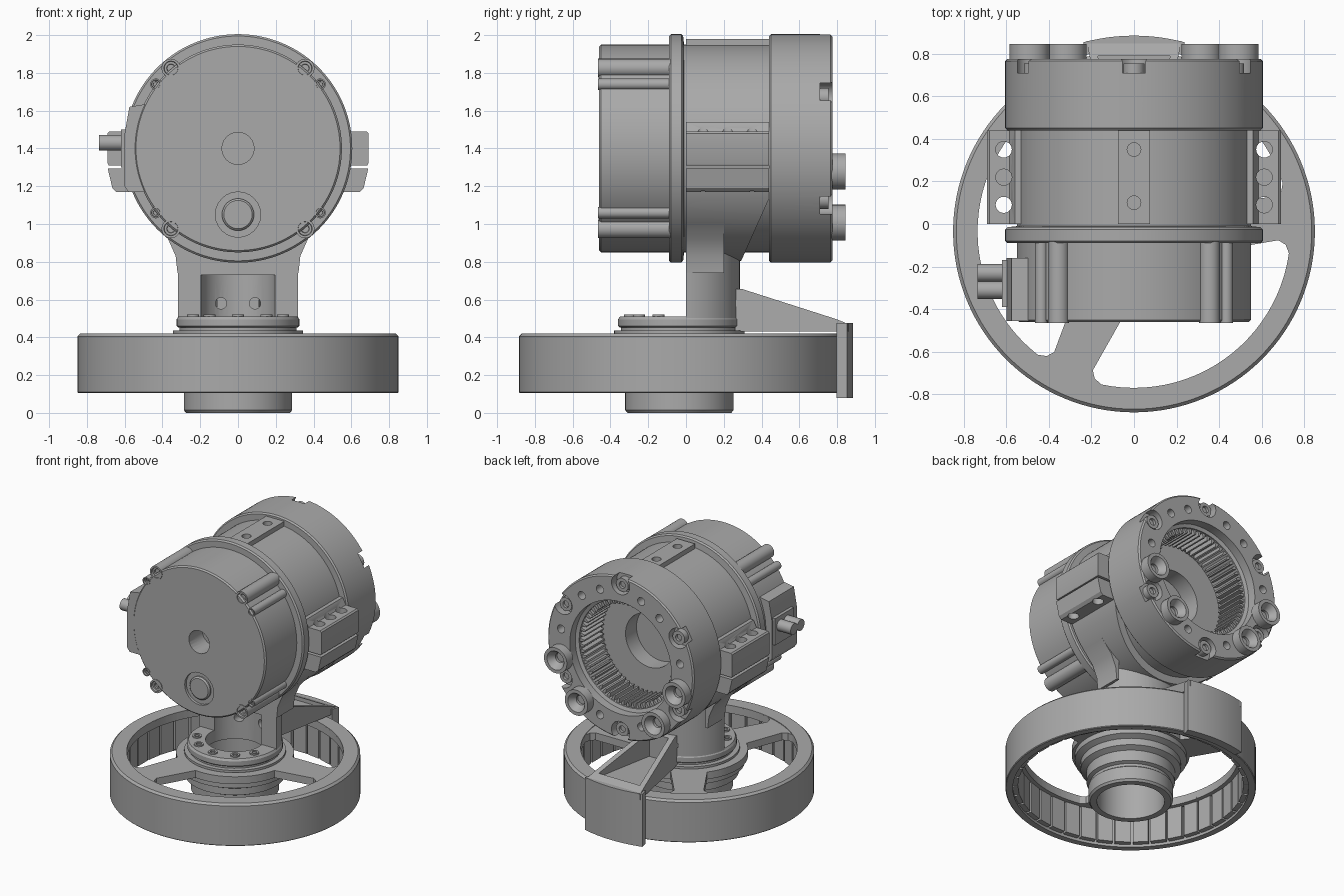
import bpy, bmesh, math
from math import cos, sin, radians, pi

if "Cube" in bpy.data.objects:
    bpy.data.objects.remove(bpy.data.objects["Cube"])

grey = bpy.data.materials.new("machined_grey")
grey.use_nodes = True
COLOUR = (0.4, 0.4, 0.4, 1)
grey.diffuse_color = COLOUR
grey.node_tree.nodes["Principled BSDF"].inputs["Base Color"].default_value = COLOUR

AXLE = 1.4      # height of the horizontal housing axis
WHEEL = -0.035  # y of the vertical wheel axis
parts = []


def place(axis, a, b, h):
    return {"x": (h, a, b), "y": (a, h, b), "z": (a, b, h)}[axis]


def prism(bm, pts, axis, lo, hi):
    """Extrude a polygon along an axis."""
    low = [bm.verts.new(place(axis, a, b, lo)) for a, b in pts]
    high = [bm.verts.new(place(axis, a, b, hi)) for a, b in pts]
    bm.faces.new(low)
    bm.faces.new(high[::-1])
    for i in range(len(pts)):
        j = (i + 1) % len(pts)
        bm.faces.new((low[i], high[i], high[j], low[j]))


def lathe(bm, profile, axis, ca, cb, n=32):
    """Revolve a closed (radius, height) profile about an axis."""
    rings = []
    for r, h in profile:
        if r == 0:
            rings.append([bm.verts.new(place(axis, ca, cb, h))] * n)
        else:
            rings.append([bm.verts.new(place(axis, ca + r * cos(2 * pi * k / n),
                                             cb + r * sin(2 * pi * k / n), h)) for k in range(n)])
    for i in range(len(rings)):
        p, q = rings[i], rings[(i + 1) % len(rings)]
        for k in range(n):
            m = (k + 1) % n
            vs = list(dict.fromkeys((p[k], p[m], q[m], q[k])))
            if len(vs) > 2:
                bm.faces.new(vs)


def rod(bm, r, axis, ca, cb, lo, hi, n=24):
    lathe(bm, [(0, lo), (r, lo), (r, hi), (0, hi)], axis, ca, cb, n)


def finish(bm, name, keep=True):
    bmesh.ops.recalc_face_normals(bm, faces=bm.faces)
    mesh = bpy.data.meshes.new(name)
    bm.to_mesh(mesh)
    bm.free()
    mesh.materials.append(grey)
    ob = bpy.data.objects.new(name, mesh)
    bpy.context.scene.collection.objects.link(ob)
    if keep:
        parts.append(ob)
    return ob


def make(name, fn, *args, keep=True):
    bm = bmesh.new()
    fn(bm, *args)
    return finish(bm, name, keep)


def combine(target, tool, operation="DIFFERENCE"):
    mod = target.modifiers.new("cut", "BOOLEAN")
    mod.operation, mod.object, mod.solver = operation, tool, "EXACT"
    with bpy.context.temp_override(object=target, active_object=target):
        bpy.ops.object.modifier_apply(modifier=mod.name)
    bpy.data.objects.remove(tool)


def box(x0, x1, y0, y1):
    return [(x0, y0), (x1, y0), (x1, y1), (x0, y1)]


def polar(r, deg, cb):
    return r * cos(radians(deg)), cb + r * sin(radians(deg))


# Main housing: front cover, flange, waist and hollow rear drum
housing = make("housing", lathe, [
    (0, -.46), (.54, -.46), (.55, -.45), (.55, -.09), (.595, -.09), (.605, -.08), (.605, -.025),
    (.595, -.015), (.55, -.01), (.55, .44), (.595, .44), (.605, .45), (.605, .765), (.595, .775),
    (.42, .775), (.42, .71), (.395, .7), (.395, .43), (.2, .43), (.2, .3), (0, .3)],
    "y", 0, AXLE, 128)
BOLTS = range(30, 390, 60)
cut = bmesh.new()
rod(cut, .085, "y", 0, AXLE, -.5, -.3)
rod(cut, .12, "y", 0, 1.05, -.5, -.44)
for a in BOLTS:
    rod(cut, .075, "y", *polar(.55, a, AXLE), .71, .8)
for a in (10, 50, 70, 110, 130, 170, 250, 290):
    rod(cut, .03, "y", *polar(.5, a, AXLE), .7, .8, 16)
combine(housing, finish(cut, "housing_cutter", False))
make("front_plug", lathe, [(0, -.43), (0, -.46), (.075, -.46), (.085, -.45), (.085, -.43)], "y", 0, 1.05)

# Internal gear teeth inside the rear bore
bm = bmesh.new()
for i in range(60):
    a = i * 6
    prism(bm, [polar(.4, a - 2, AXLE), polar(.36, a - .9, AXLE), polar(.36, a + .9, AXLE),
               polar(.4, a + 2, AXLE)], "y", .46, .69)
finish(bm, "ring_gear_teeth")

# Rear bolts and countersunk mounting lugs
bm = bmesh.new()
for a in BOLTS:
    lathe(bm, [(0, .7), (.05, .7), (.05, .755), (.025, .755), (.025, .735), (0, .735)],
          "y", *polar(.54, a, AXLE), 24)
finish(bm, "rear_bolts")
bm = bmesh.new()
for a in (-14, -51, -129, -166):
    lathe(bm, [(.035, .77), (.035, .795), (.07, .845), (.095, .845), (.095, .77)],
          "y", *polar(.505, a, AXLE), 32)
finish(bm, "mounting_lugs")

# Cover lugs with screws
bm = bmesh.new()
for sx in (-1, 1):
    for sz in (-1, 1):
        for x, z, r in ((.355, .425, .05), (.435, .34, .03)):
            lathe(bm, [(0, -.05), (r, -.05), (r, -.465), (r * .75, -.465), (r * .7, -.45),
                       (r * .45, -.45), (r * .4, -.44), (0, -.44)], "y", sx * x, AXLE + sz * z, 24)
finish(bm, "cover_screws")

# Side terminal block and cable plugs
bm = bmesh.new()
prism(bm, [(-.4, 1.17), (-.58, 1.17), (-.6, 1.2), (-.6, 1.48), (-.575, 1.62), (-.4, 1.65)], "y", -.455, -.16)
prism(bm, box(-.39, -.17, 1.3, 1.5), "x", -.62, -.55)
for y in (-.23, -.31):
    rod(bm, .042, "x", y, 1.43, -.735, -.55)
finish(bm, "terminal_block")

# Clamp pad on top
pad = make("top_pad", prism, box(-.075, .075, 0, .44), "z", 1.9, 1.98)
cut = bmesh.new()
for y in (.1, .35):
    rod(cut, .032, "z", 0, y, 1.95, 2.1)
combine(pad, finish(cut, "pad_cutter", False))

# Clamp ears, upper and lower on each side, with vertical bolt holes
for s, side in ((1, "left"), (-1, "right")):
    upper = [(.5, 1.31), (.685, 1.31), (.69, 1.32), (.69, 1.48), (.68, 1.49), (.585, 1.49), (.56, 1.54), (.48, 1.54)]
    lower = [(.5, 1.17), (.645, 1.17), (.665, 1.19), (.69, 1.295), (.5, 1.295)]
    for name, pts in (("upper", upper), ("lower", lower)):
        ear = make(f"{side}_{name}_ear", prism, [(s * x, z) for x, z in pts], "y", 0, .44)
        cut = bmesh.new()
        for y, floor in ((.09, 1), (.22, 1.44), (.35, 1)):
            rod(cut, .038, "z", s * .612, y, floor, 1.7)
        combine(ear, finish(cut, "ear_cutter", False))

# Saddle cradling the housing from below
saddle = make("saddle", lathe, [(.52, 0), (.595, 0), (.595, .44), (.52, .44)], "y", 0, AXLE, 128)
combine(saddle, make("saddle_limit", prism, [(-.1, .7), (-.1, 1.18), (.46, 1.18), (.29, .8), (.29, .7)],
                     "x", -1, 1, keep=False), "INTERSECT")

# Column: rounded back, flared top, hollow front
column = make("column", lathe, [(0, .5), (.32, .5), (.32, .95), (0, .95)], "z", 0, WHEEL, 64)
cut = bmesh.new()
prism(cut, box(-1, 1, -1, 0), "z", .4, 1)
combine(column, finish(cut, "front_cutter", False))
cut = bmesh.new()
lathe(cut, [(0, .4), (.2, .4), (.2, .73), (0, .73)], "z", 0, WHEEL, 48)
combine(column, finish(cut, "hollow_cutter", False))
cut = bmesh.new()
for x in (-.09, .09):
    rod(cut, .03, "y", x, .58, -.1, .5)
combine(column, finish(cut, "hole_cutter", False))
bm = bmesh.new()
for s in (-1, 1):
    prism(bm, [(s * x, z) for x, z in ((.3, .74), (.32, .74), (.33, .83), (.37, .92), (.45, 1.01), (.3, .95))],
          "y", 0, .2)
finish(bm, "column_flares")

# Column base, bearing collar and screws
make("column_base", lathe, [(.2, .42), (.345, .42), (.345, .437), (.31, .437), (.31, .452), (.315, .452),
                            (.325, .46), (.325, .495), (.315, .51), (.2, .51)], "z", 0, WHEEL, 64)
bm = bmesh.new()
for a in (205, 235, 270, 305, 335):
    lathe(bm, [(0, .5), (.032, .5), (.032, .52), (.018, .52), (.018, .511), (0, .511)],
          "z", *polar(.262, a, WHEEL), 20)
finish(bm, "base_screws")

# Wheel: rim, spoked plate, hub tube and inner tiles
make("wheel_rim", lathe, [(.8, .105), (.845, .105), (.85, .11), (.85, .405), (.835, .42), (.735, .42),
                          (.735, .37), (.8, .37)], "z", 0, WHEEL, 128)
plate = make("wheel_spokes", lathe, [(.24, .36), (.78, .36), (.78, .415), (.24, .415)], "z", 0, WHEEL, 96)
cut = bmesh.new()
for spoke in (5, 125, 245):
    pts = [polar(.735, spoke + 13 + 94 * t / 24, WHEEL) for t in range(25)]
    pts += [polar(.715, spoke + 110, WHEEL), polar(.68, spoke + 111.5, WHEEL)]
    pts += [polar(.4, spoke + 102 - 84 * t / 16, WHEEL) for t in range(17)]
    pts += [polar(.68, spoke + 8.5, WHEEL), polar(.715, spoke + 10, WHEEL)]
    prism(cut, pts, "z", .3, .5)
combine(plate, finish(cut, "window_cutter", False))
make("hub_tube", lathe, [(.23, 0), (.275, 0), (.287, .015), (.287, .11), (.275, .12), (.275, .14), (.3, .15),
                         (.3, .23), (.34, .25), (.34, .3), (.38, .32), (.38, .415), (.23, .415)],
     "z", 0, WHEEL, 64)
bm = bmesh.new()
for i in range(40):
    a = i * 9
    prism(bm, [polar(r, a + d, WHEEL) for r, d in ((.765, -3.9), (.805, -3.9), (.805, 3.9), (.765, 3.9))],
          "z", .125, .375)
finish(bm, "rim_tiles")

# Rear guard and the ribbed arm that carries it
arc = [75 + 2.5 * t for t in range(13)]
make("guard", prism, [polar(.92, a, WHEEL) for a in arc] + [polar(.86, a, WHEEL) for a in arc[::-1]],
     "z", .08, .475)
arm = make("guard_arm", prism, [(.26, .43), (.26, .655), (.3, .655), (.8, .495), (.86, .47), (.86, .43)],
           "x", -.3, .3)
combine(arm, make("arm_limit", prism, [(-.1, .2), (.1, .2), (.12, .32), (.23, .9), (-.23, .9), (-.12, .32)],
                  "z", .3, .8, keep=False), "INTERSECT")
combine(arm, make("arm_pocket", prism, [(-.08, .32), (.08, .32), (.17, .79), (-.17, .79)],
                  "z", .47, .8, keep=False))

# Smooth shading with crisp edges
bpy.ops.object.select_all(action="DESELECT")
for ob in parts:
    ob.select_set(True)
bpy.context.view_layer.objects.active = parts[0]
bpy.ops.object.shade_smooth_by_angle(angle=radians(30))
